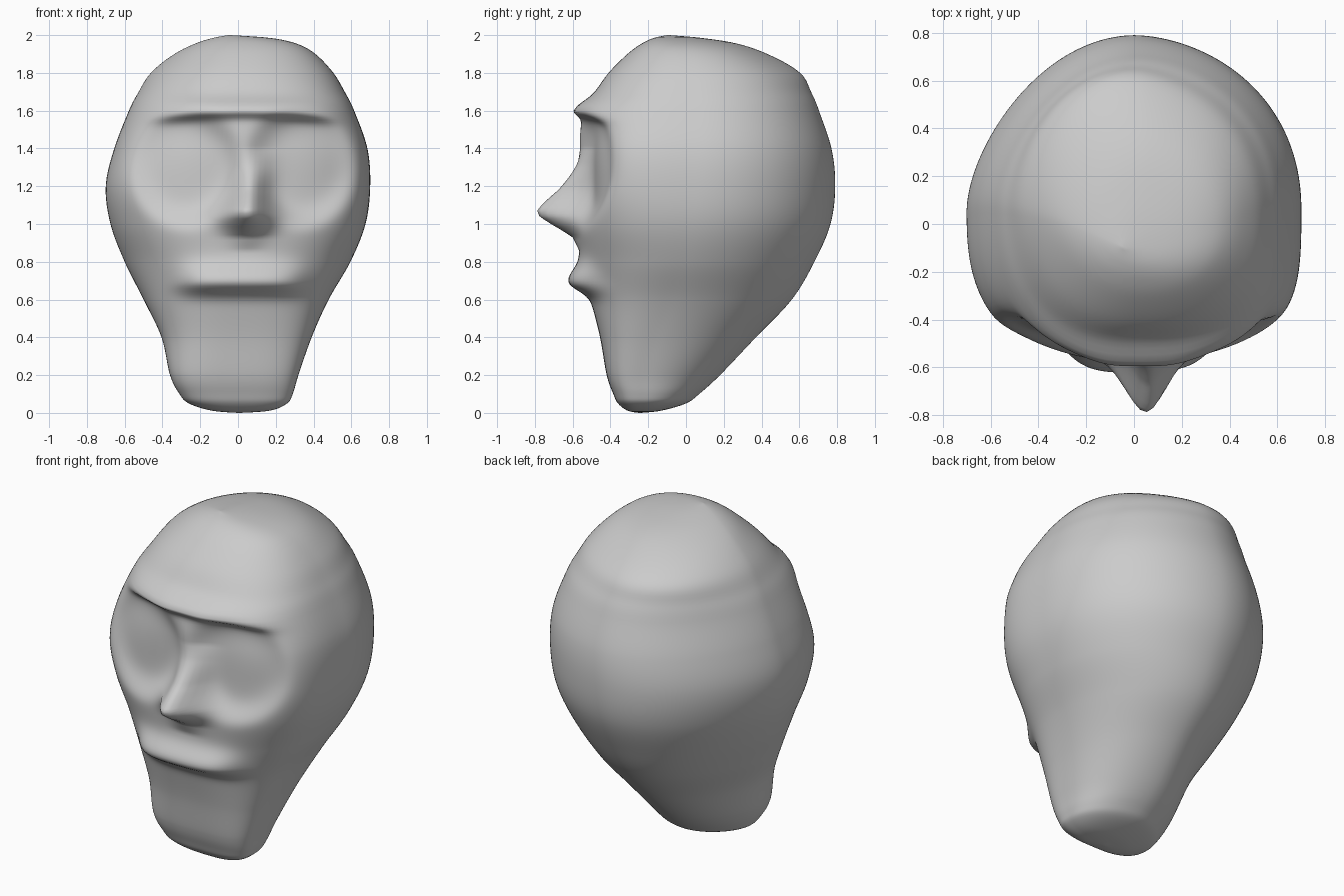
import bpy, bmesh, math

# Cross-sections: z, left x, right x, front y, back y, widest y, front squareness
KEYS = [
    (0.000, 0.00, 0.01, -0.25, -0.24, -0.245, 2.2),
    (0.012, -0.14, 0.17, -0.31, -0.13, -0.23, 2.8),
    (0.05, -0.26, 0.26, -0.36, 0.00, -0.22, 3.2),
    (0.10, -0.31, 0.29, -0.385, 0.07, -0.21, 3.4),
    (0.20, -0.36, 0.32, -0.42, 0.18, -0.20, 3.4),
    (0.40, -0.405, 0.39, -0.455, 0.37, -0.14, 3.0),
    (0.60, -0.50, 0.48, -0.505, 0.56, -0.06, 2.6),
    (0.80, -0.60, 0.595, -0.555, 0.68, 0.00, 2.4),
    (1.00, -0.675, 0.675, -0.575, 0.765, 0.04, 2.7),
    (1.20, -0.70, 0.70, -0.575, 0.79, 0.06, 3.0),
    (1.40, -0.655, 0.685, -0.57, 0.77, 0.07, 3.0),
    (1.60, -0.575, 0.615, -0.54, 0.70, 0.07, 2.7),
    (1.70, -0.515, 0.565, -0.48, 0.645, 0.06, 2.5),
    (1.80, -0.44, 0.505, -0.41, 0.57, 0.05, 2.3),
    (1.90, -0.32, 0.41, -0.31, 0.405, 0.02, 2.2),
    (1.955, -0.22, 0.31, -0.235, 0.26, -0.02, 2.2),
    (1.985, -0.13, 0.17, -0.17, 0.08, -0.06, 2.1),
    (2.000, -0.05, -0.04, -0.10, -0.09, -0.095, 2.0),
]
NOSE = [(0.86, 0), (0.93, 0.03), (0.97, 0.09), (1.0, 0.14), (1.04, 0.20),
        (1.07, 0.212), (1.1, 0.19), (1.18, 0.12), (1.31, 0.05), (1.4, 0.012), (1.5, 0)]
SIDES = 160


def catmull(p0, p1, p2, p3, t):
    return tuple(0.5 * (2 * b + (c - a) * t + (2 * a - 5 * b + 4 * c - d) * t * t
                        + (3 * b - a - 3 * c + d) * t ** 3)
                 for a, b, c, d in zip(p0, p1, p2, p3))


def lookup(table, z):
    for (z0, v0), (z1, v1) in zip(table, table[1:]):
        if z0 <= z <= z1:
            t = (z - z0) / (z1 - z0)
            return v0 + (v1 - v0) * t
    return 0.0


def ridge(z, centre, below, above):
    d = z - centre
    return math.exp(-(d / (below if d < 0 else above)) ** 2)


def box(v, half):
    return math.exp(-(abs(v) / half) ** 6)


def features(x, z):
    """Forward push of the face: brow, eye sockets, nose and lip."""
    brow = 0.055 * ridge(z, 1.60 - 0.15 * (x - 0.03) ** 2, 0.035, 0.06) * box(x - 0.04, 0.46)
    socket = 0.0
    for cx in (-0.27, 0.33):
        r = math.hypot((x - cx) / 0.27, (z - 1.30) / 0.28)
        socket += 0.085 * math.exp(-r ** 6)
    width = 0.085 + 0.035 * ridge(z, 1.02, 0.1, 0.1)
    mid = 0.05 + 0.2 * max(0, z - 1.07)
    nose = lookup(NOSE, z) * math.exp(-(abs(x - mid) / width) ** 2)
    lip = 0.092 * ridge(z, 0.69, 0.06, 0.09) * box(x - 0.02, 0.33)
    return brow - min(socket, 0.085) + nose + lip


# Section rows, denser around the face
rows = []
for i in range(len(KEYS) - 1):
    p = [KEYS[max(0, min(len(KEYS) - 1, j))] for j in range(i - 1, i + 3)]
    steps = 14 if KEYS[i + 1][0] - KEYS[i][0] > 0.15 else 5
    rows += [catmull(*p, k / steps) for k in range(steps)]
rows.append(KEYS[-1])

# Skin the sections into the head
bm = bmesh.new()
rings = []
for z, xl, xr, yf, yb, yc, n in rows:
    ring = []
    for k in range(SIDES):
        a = 2 * math.pi * k / SIDES
        c, s = math.cos(a), math.sin(a)
        e = (n if s < 0 else 1.87) * (1 + 0.10 * c)
        r = (abs(c) ** e + abs(s) ** e) ** (-1 / e)
        # Fuller crown at the back left
        r *= 1 + 0.16 * ridge(z, 1.86, 0.17, 0.12) * max(0, math.cos(a - 2.3)) ** 3
        x = (xl + xr) / 2 + (xr - xl) / 2 * r * c
        y = yc + r * s * ((yc - yf) if s < 0 else (yb - yc))
        if s < 0:
            y -= features(x, z) * min(1, -s * 1.8)
        ring.append(bm.verts.new((x, y, max(0, min(2, z)))))
    rings.append(ring)
for lo, hi in zip(rings, rings[1:]):
    for k in range(SIDES):
        j = (k + 1) % SIDES
        bm.faces.new((lo[k], lo[j], hi[j], hi[k]))
bm.faces.new(rings[0][::-1])
bm.faces.new(rings[-1])

mesh = bpy.data.meshes.new("head")
bm.to_mesh(mesh)
bm.free()
mesh.shade_smooth()
head = bpy.data.objects.new("head", mesh)
bpy.context.collection.objects.link(head)
